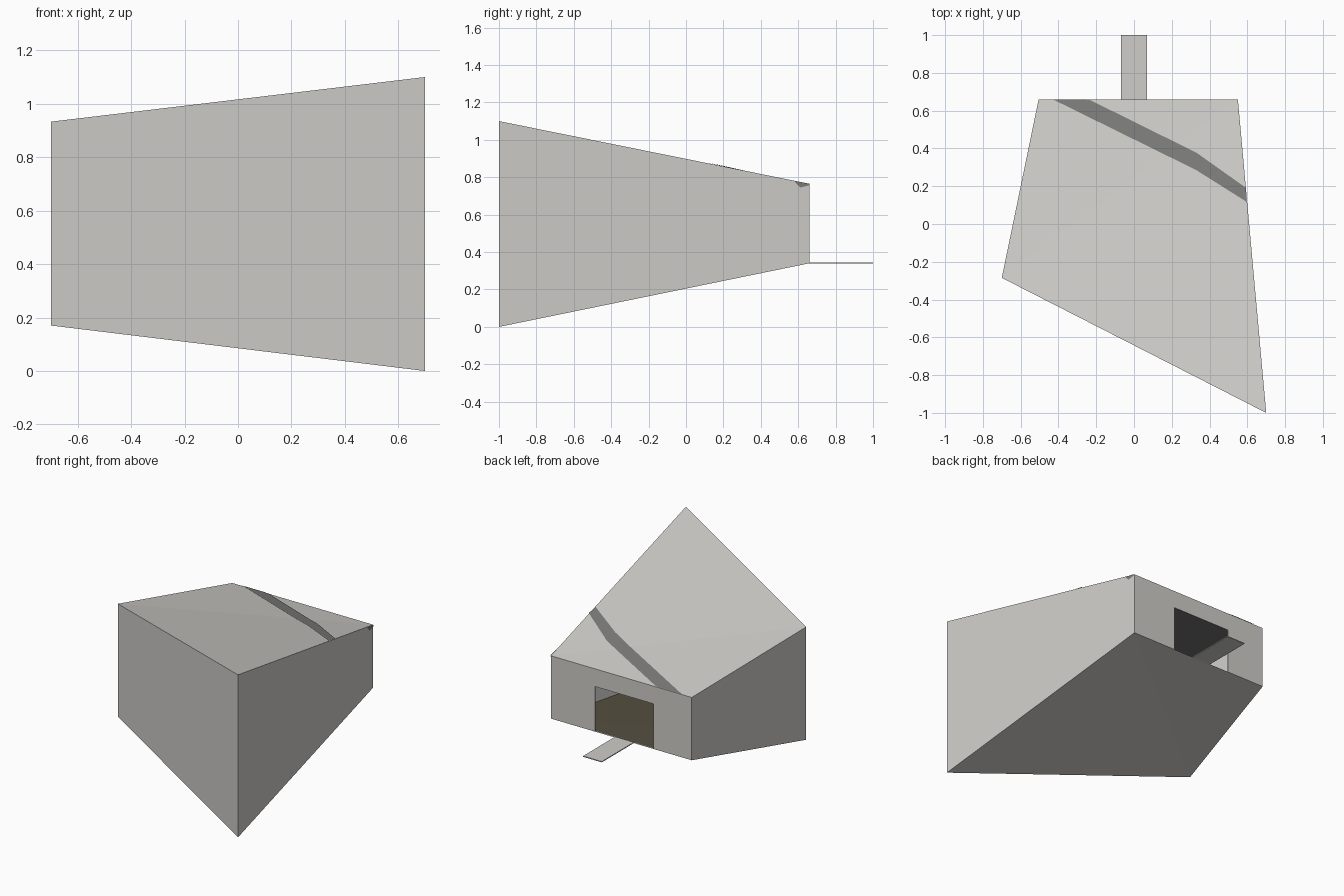
import bpy, bmesh
from mathutils import Vector

if "Cube" in bpy.data.objects:
    bpy.data.objects.remove(bpy.data.objects["Cube"])

def mat(name, rgb):
    m = bpy.data.materials.new(name)
    m.diffuse_color = (*rgb, 1)
    m.use_nodes = True
    m.node_tree.nodes["Principled BSDF"].inputs["Base Color"].default_value = m.diffuse_color
    return m

LIGHT = mat("light_grey", (0.62, 0.61, 0.58))
DARK = mat("dark_grey", (0.20, 0.20, 0.195))
OLIVE = mat("olive_brown", (0.115, 0.10, 0.066))
WHITE = mat("inner_white", (0.78, 0.78, 0.76))

CENTRE = Vector((0.0, -0.1, 0.55))
DOOR_W, DOOR_TOP, BACK = 0.22, 0.645, 0.66

# plan corners: (x, y, bottom z, top z)
CORNERS = [(-0.70, -0.285, 0.17, 0.933), (0.70, -1.0, 0.0, 1.10),
           (0.55, BACK, 0.34, 0.765), (-0.505, BACK, 0.34, 0.765)]
A, B, C, D = [(Vector((x, y, b)), Vector((x, y, t))) for x, y, b, t in CORNERS]


def make(name, faces, material, inward=False):
    """Build faces, each turned away from (or towards) the room centre."""
    bm = bmesh.new()
    for pts in faces:
        f = bm.faces.new([bm.verts.new(p) for p in pts])
        f.normal_update()
        out = f.normal.dot(f.calc_center_median() - CENTRE) > 0
        if out == inward:
            f.normal_flip()
    bmesh.ops.remove_doubles(bm, verts=bm.verts, dist=1e-5)
    me = bpy.data.meshes.new(name)
    bm.to_mesh(me)
    bm.free()
    me.materials.append(material)
    ob = bpy.data.objects.new(name, me)
    bpy.context.collection.objects.link(ob)
    return ob


def wall(p, q):
    return [p[0], q[0], q[1], p[1]]


def slab(c, k):
    """Top or bottom quad folded along its A-C diagonal."""
    return [[c[0][k], c[1][k], c[2][k]], [c[0][k], c[2][k], c[3][k]]]


def back_wall(c, d):
    """Back wall in three panels around the doorway."""
    y, z0, z1 = c[0].y, c[0].z, c[0 + 1].z
    w, h = DOOR_W, DOOR_TOP
    rects = [(d[0].x, -w, z0, z1), (w, c[0].x, z0, z1), (-w, w, h, z1)]
    return [[Vector((a, y, lo)), Vector((b, y, lo)), Vector((b, y, hi)), Vector((a, y, hi))]
            for a, b, lo, hi in rects]


# outer shell
outer = (A, B, C, D)
make("outer_walls", [wall(A, B), wall(B, C), wall(D, A)], LIGHT)
make("back_wall", back_wall(C, D), LIGHT)
make("roof", slab(outer, 1), LIGHT)
make("underside", slab(outer, 0), LIGHT)

# thin inner lining
inner = [tuple(CENTRE + (p - CENTRE) * 0.992 for p in c) for c in outer]
a, b, c, d = inner
make("inner_walls", [wall(a, b), wall(b, c), wall(d, a)], WHITE, True)
make("inner_back_wall", back_wall(c, d), WHITE, True)
make("ceiling", slab(inner, 1), DARK, True)
make("floor", slab(inner, 0), OLIVE, True)

# door reveal joining outer and inner back walls
y0, y1 = c[0].y, BACK
w, h, z0 = DOOR_W, DOOR_TOP, 0.34
path = [(-w, z0), (-w, h), (w, h), (w, z0), (-w, z0)]
make("door_reveal", [[Vector((p[0], y0, p[1])), Vector((q[0], y0, q[1])),
                      Vector((q[0], y1, q[1])), Vector((p[0], y1, p[1]))]
                     for p, q in zip(path, path[1:])], LIGHT, True)


# dark bent band lying on the roof
def roof_z(x, y):
    ac = C[1] - A[1]
    left = ac.x * (y - A[1].y) - ac.y * (x - A[1].x) > 0
    tri = (A[1], C[1], D[1]) if left else (A[1], B[1], C[1])
    n = (tri[1] - tri[0]).cross(tri[2] - tri[0])
    return tri[0].z - (n.x * (x - tri[0].x) + n.y * (y - tri[0].y)) / n.z


def band(x):
    if x < 0.33:
        lo, hi = 0.66 - 0.493 * (x + 0.43), 0.66 - 0.495 * (x + 0.24)
    else:
        lo, hi = 0.285 - 0.63 * (x - 0.33), 0.378 - 0.71 * (x - 0.33)
    return [Vector((x, y, roof_z(x, y) + 0.003)) for y in (lo, min(hi, BACK))]


xs = [-0.43 + i * 0.04 for i in range(26)] + [0.594]
make("roof_band", [band(p) + band(q)[::-1] if i else [band(p)[0]] + band(q)[::-1]
                   for i, (p, q) in enumerate(zip(xs, xs[1:]))], DARK)

# small dark patch at the top rear of the right wall
patch = [(0.58, 0.778), (0.61, 0.745), (0.66, 0.757), (0.66, 0.765)]
make("corner_patch", [[Vector((0.553 + 0.15 * (BACK - y) / 1.66, y, z)) for y, z in patch]], DARK)

# ramp at the doorway
bpy.ops.mesh.primitive_cube_add(size=1, location=(0, 0.829, 0.342))
ramp = bpy.context.object
ramp.name = "ramp"
ramp.scale = (0.14, 0.342, 0.006)
ramp.data.materials.append(LIGHT)
